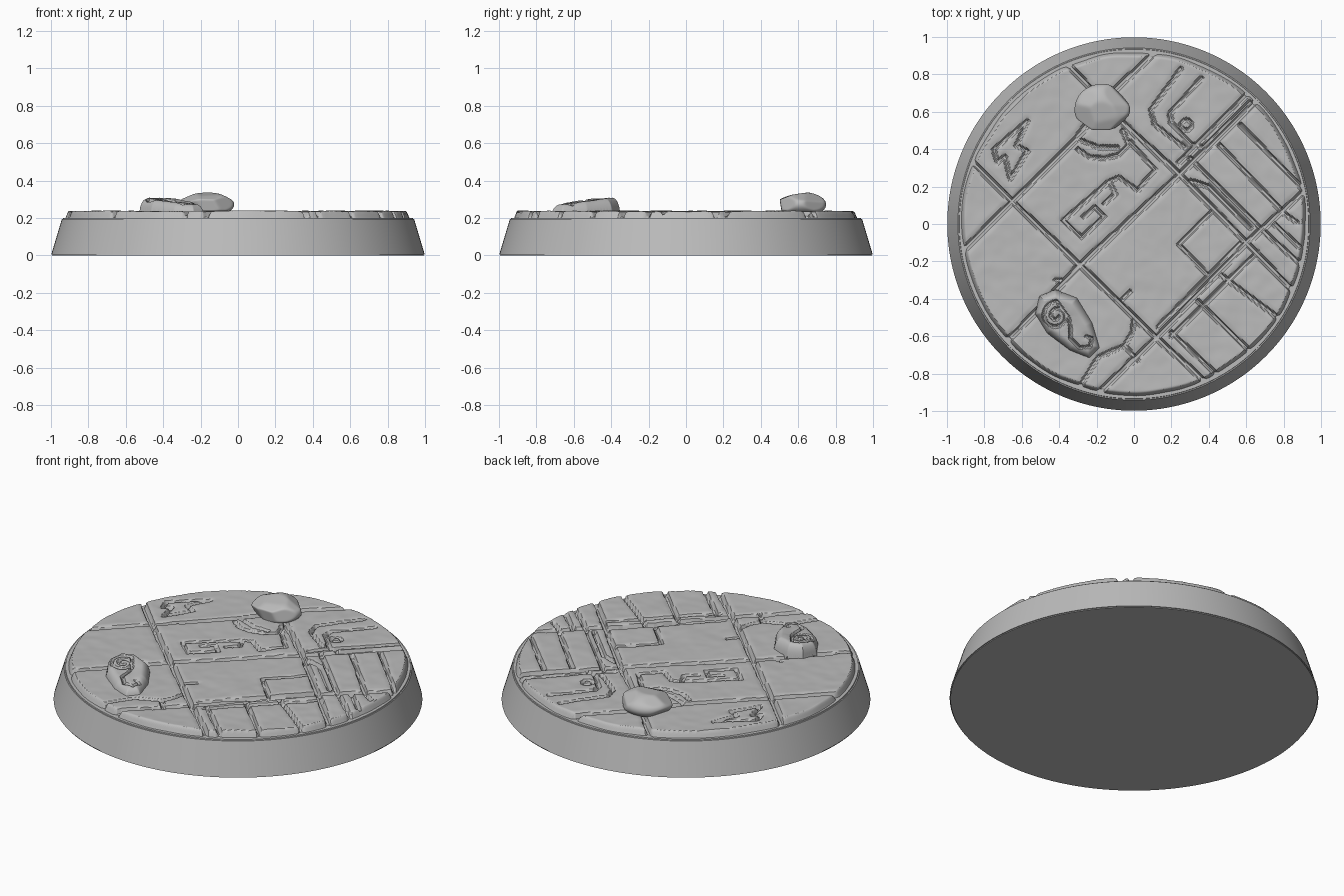
import bpy, bmesh, math, random
from mathutils import Vector, Matrix, noise

cube = bpy.data.objects.get("Cube")
if cube:
    bpy.data.objects.remove(cube)

stone = bpy.data.materials.new("grey_stone")
stone.use_nodes = True
GREY = (0.5, 0.5, 0.5, 1)
stone.diffuse_color = GREY
stone.node_tree.nodes["Principled BSDF"].inputs["Base Color"].default_value = GREY


def finish(name, bm, angle=35):
    """Turn a bmesh into a smooth shaded object."""
    mesh = bpy.data.meshes.new(name)
    bm.to_mesh(mesh)
    bm.free()
    mesh.materials.append(stone)
    obj = bpy.data.objects.new(name, mesh)
    bpy.context.collection.objects.link(obj)
    bpy.ops.object.select_all(action='DESELECT')
    obj.select_set(True)
    bpy.context.view_layer.objects.active = obj
    bpy.ops.object.shade_smooth_by_angle(angle=math.radians(angle))
    return obj


def smooth(a, b, x):
    t = min(1, max(0, (x - a) / (b - a)))
    return t * t * (3 - 2 * t)


def seg_dist(p, a, b):
    d = b - a
    t = min(1, max(0, (p - a).dot(d) / max(d.length_squared, 1e-9)))
    return (p - a - d * t).length


def carved_relief(name, centre, half, step, surface, keep, strokes):
    """Grid turned 45 degrees, shaped by a height rule, with strokes carved in."""
    n = int(half / step)
    c = Vector(centre)
    turn = Matrix.Rotation(math.radians(45), 2)
    back = turn.transposed()
    cut = {}
    for path, width, depth in strokes:
        pts = [Vector(p) for p in path]
        reach = width * 1.3 + 0.02
        for a, b in zip(pts, pts[1:]):
            la, lb = back @ (a - c), back @ (b - c)
            span = [range(max(-n, math.floor((min(la[k], lb[k]) - reach) / step)),
                          min(n, math.ceil((max(la[k], lb[k]) + reach) / step)) + 1)
                    for k in (0, 1)]
            for i in span[0]:
                for j in span[1]:
                    p = Vector((i * step, j * step))
                    d = seg_dist(p, la, lb)
                    if d > reach:
                        continue
                    w = width * (1 + 0.3 * noise.noise((p.x * 14, p.y * 14, 5)))
                    g = depth * (1 - smooth(w * 0.45, w * 1.1, d))
                    g += 0.12 * depth * (1 - smooth(w, reach, d))
                    cut[i, j] = max(cut.get((i, j), 0), g)
    bm = bmesh.new()
    verts = {}
    for i in range(-n, n + 1):
        for j in range(-n, n + 1):
            p = turn @ Vector((i * step, j * step)) + c
            if keep(p):
                verts[i, j] = bm.verts.new((p.x, p.y, surface(p) - cut.get((i, j), 0)))
    for i, j in verts:
        ring = [verts.get(k) for k in ((i, j), (i + 1, j), (i + 1, j + 1), (i, j + 1))]
        if all(ring):
            bm.faces.new(ring)
    return finish(name, bm)


# Tapered round plinth with softened edges
bm = bmesh.new()
bmesh.ops.create_cone(bm, cap_ends=True, segments=160, radius1=1, radius2=0.94, depth=0.2,
                      matrix=Matrix.Translation((0, 0, 0.1)))
rims = [e for e in bm.edges if abs(e.verts[0].co.z - e.verts[1].co.z) < 0.01]
bmesh.ops.bevel(bm, geom=rims, offset=0.006, segments=2, affect='EDGES')
finish("plinth", bm)

# Joints between the large slabs
JOINTS = [
    [(-.86, .33), (-.65, .12), (-.29, -.22), (.12, -.61), (.4, -.86)],
    [(-.95, -.18), (-.65, .12), (-.34, .42), (-.1, .72), (.13, .93)],
    [(-.68, -.63), (-.29, -.22), (.24, .26), (.7, .7)],
    [(-.22, -.93), (.12, -.61), (.6, -.1), (.93, .19)],
    [(-.37, .87), (-.05, .53), (.25, .26), (.6, -.1), (.87, -.38)],
]
# Narrow border strips and smaller slabs
STRIPS = [
    [(.3, .35), (.68, -.03), (.92, -.24)],
    [(.24, .33), (.62, .71)],
    [(.2, -.6), (.66, -.15)],
    [(.13, -.55), (.57, -.1)],
    [(.2, -.58), (.46, -.82)],
    [(.34, -.41), (.62, -.68)],
    [(.46, -.27), (.81, -.53)],
    [(.57, .53), (.9, .19)],
    [(.46, .42), (.8, .06)],
    [(.3, .23), (.4, .2), (.62, -.02)],
    [(.73, .02), (.88, -.12)],
    [(.78, .07), (.87, .01)],
]
# Carved glyph lines
GLYPHS = [
    [(.42, .07), (.24, -.11), (.41, -.29), (.5, -.2)],
    [(.25, .83), (.09, .61), (.11, .53), (.27, .41)],
    [(.36, .78), (.19, .59), (.2, .54), (.3, .43), (.37, .41), (.62, .65)],
    [(.11, .29), (.02, .18), (-.08, .25), (-.13, .23), (-.38, .02), (-.28, -.07),
     (-.16, .04), (-.21, .09), (-.27, .04)],
    [(-.13, .23), (-.1, .16), (-.16, .11)],
    [(-.02, .44), (.11, .29)],
    [(-.3, .4), (-.24, .36), (-.16, .35), (-.08, .37), (-.03, .42), (-.06, .5)],
    [(-.29, .45), (-.19, .41), (-.09, .41)],
    [(-.57, .55), (-.75, .4), (-.73, .33), (-.69, .36), (-.66, .24), (-.57, .39),
     (-.63, .42), (-.57, .55)],
    [(0, -.5), (-.01, -.58), (-.05, -.65), (-.19, -.71)],
    [(-.05, -.65), (.02, -.73)],
    [(-.19, -.71), (-.29, -.87)],
    [(-.02, -.36), (-.06, -.4)],
    [(-.42, -.3), (-.36, -.3)],
]
RING = [(.28 + .028 * math.cos(a * math.pi / 8), .53 + .028 * math.sin(a * math.pi / 8))
        for a in range(17)]


def floor_height(p):
    r = p.length
    edge = 0.897 + 0.012 * noise.noise((p.x * 5, p.y * 5, 2))
    z = 0.237 + 0.004 * noise.noise((p.x * 5, p.y * 5, 0)) \
        + 0.002 * noise.noise((p.x * 15, p.y * 15, 1))
    return z + (0.185 - z) * smooth(edge, edge + 0.03, r)


strokes = [(s, 0.016, 0.032) for s in JOINTS] + [(s, 0.013, 0.026) for s in STRIPS]
strokes += [(s, 0.012, 0.022) for s in GLYPHS] + [(RING, 0.011, 0.018)]
carved_relief("slab_floor", (0, 0), 0.95, 0.0065, floor_height,
              lambda p: p.length < 0.937, strokes)

# Loose fragment with a scroll carved on its tilted top
OUTLINE = [Vector(p) for p in [(-.5, -.39), (-.42, -.36), (-.31, -.4), (-.23, -.53), (-.19, -.66),
                               (-.24, -.71), (-.34, -.67), (-.46, -.58), (-.52, -.48)]]


def inside_depth(p):
    """Signed distance to the fragment outline, positive inside."""
    pairs = list(zip(OUTLINE, OUTLINE[1:] + OUTLINE[:1]))
    dist = min(seg_dist(p, a, b) for a, b in pairs)
    inside = all((b - a).x * (p - a).y - (b - a).y * (p - a).x < 0 for a, b in pairs)
    return dist if inside else -dist


def fragment_height(p):
    top = 0.282 - 0.06 * (p.x + 0.35) + 0.09 * (p.y + 0.53)
    top += 0.005 * noise.noise((p.x * 12, p.y * 12, 3))
    k = min(1, max(0, (inside_depth(p) + 0.008) / 0.045))
    return 0.215 + (top + 0.012 - 0.215) * math.sqrt(1 - (1 - k) ** 2)


scroll = []
for i in range(37):
    a, r = math.radians(-20 - i * 17), 0.012 + 0.0018 * i
    scroll.append((-.415 + r * math.cos(a), -.49 + r * math.sin(a)))
scroll += [(-.35, -.5), (-.34, -.55), (-.34, -.61), (-.29, -.66), (-.235, -.655), (-.225, -.61),
           (-.255, -.6)]
carved_relief("scroll_fragment", (-.355, -.535), 0.26, 0.0045, fragment_height,
              lambda p: inside_depth(p) > -0.012, [(scroll, 0.009, 0.017)])

# Boulder: a sphere trimmed by random planes, then softened
random.seed(4)
bm = bmesh.new()
bmesh.ops.create_icosphere(bm, subdivisions=5, radius=1)
planes = [(Vector([random.uniform(-1, 1) for _ in range(3)]).normalized(), random.uniform(.8, .93))
          for _ in range(14)]
for v in bm.verts:
    for normal, limit in planes:
        over = v.co.dot(normal) - limit
        if over > 0:
            v.co -= normal * over
for _ in range(4):
    bmesh.ops.smooth_vert(bm, verts=bm.verts, factor=0.5,
                          use_axis_x=True, use_axis_y=True, use_axis_z=True)
for v in bm.verts:
    v.co = Vector((v.co.x * 0.15 - 0.17, v.co.y * 0.135 + 0.615, v.co.z * 0.068 + 0.272))
finish("boulder", bm)
